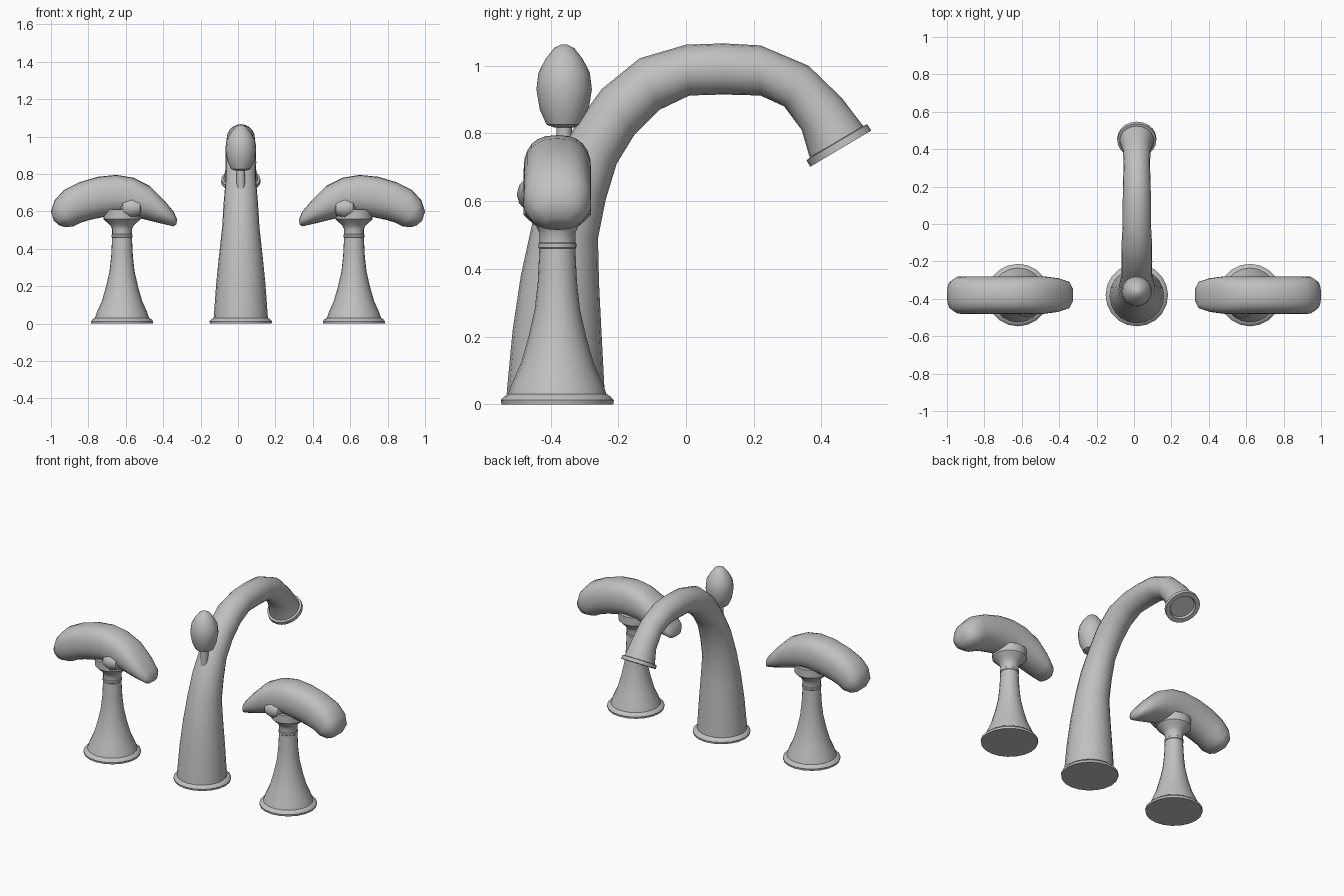
import bpy, bmesh, math
from mathutils import Vector

default_cube = bpy.data.objects.get("Cube")
if default_cube:
    bpy.data.objects.remove(default_cube, do_unlink=True)

# Single metal colour
metal = bpy.data.materials.new("satin grey metal")
metal.use_nodes = True
grey = (0.53, 0.53, 0.53, 1)
metal.diffuse_color = grey
metal.node_tree.nodes["Principled BSDF"].inputs["Base Color"].default_value = grey


def signed_power(value, exponent):
    return math.copysign(abs(value) ** exponent, value)


def loft(name, rings, sharp_angle=40):
    """Skin a list of equal-sized rings of points and cap both ends."""
    bm = bmesh.new()
    loops = [[bm.verts.new(point) for point in ring] for ring in rings]
    count = len(loops[0])
    for lower, upper in zip(loops, loops[1:]):
        for i in range(count):
            j = (i + 1) % count
            bm.faces.new((lower[i], lower[j], upper[j], upper[i]))
    bm.faces.new(loops[0])
    bm.faces.new(loops[-1])
    bmesh.ops.recalc_face_normals(bm, faces=bm.faces)
    mesh = bpy.data.meshes.new(name)
    bm.to_mesh(mesh)
    bm.free()
    mesh.materials.append(metal)
    mesh.shade_smooth()
    mesh.set_sharp_from_angle(angle=math.radians(sharp_angle))
    part = bpy.data.objects.new(name, mesh)
    bpy.context.collection.objects.link(part)
    return part


def lathe(name, profile, origin, axis=(0, 0, 1), sides=20):
    """Turn (radius, distance along axis) points around an axis."""
    turn = Vector((0, 0, 1)).rotation_difference(Vector(axis))
    angles = [math.tau * i / sides for i in range(sides)]
    rings = [[Vector(origin) + turn @ Vector((r * math.cos(a), r * math.sin(a), h))
              for a in angles] for r, h in profile]
    return loft(name, rings)


def section(first, second, side, half_width, sides=24, upper=1.0, lower=1.0):
    """Oval ring between two opposite points, spread along the side direction."""
    first, second, side = Vector(first), Vector(second), Vector(side)
    middle, arm = (first + second) / 2, (first - second) / 2
    ring = []
    for i in range(sides):
        a = math.tau * i / sides
        power = upper if math.sin(a) >= 0 else lower
        ring.append(middle + arm * signed_power(math.sin(a), power)
                    + side * half_width * signed_power(math.cos(a), power))
    return ring


BACK = -0.38
SPOUT_X = 0.015
flange = [(0.165, 0), (0.167, 0.012), (0.158, 0.022), (0.147, 0.03), (0.12, 0.03)]

# Lever sections: top x, top z, bottom x, bottom z, half width
lever = [
    (.325, .555, .33, .53, .035), (.345, .60, .345, .52, .07),
    (.40, .665, .41, .535, .09), (.47, .735, .49, .555, .1),
    (.56, .78, .56, .57, .1), (.65, .795, .64, .58, .1),
    (.75, .785, .72, .57, .1), (.85, .755, .79, .555, .1),
    (.93, .715, .84, .54, .1), (.98, .66, .88, .52, .1),
    (1, .60, .925, .515, .08), (.985, .55, .955, .525, .04)]
stem = [(.145, .03), (.135, .06), (.108, .12), (.085, .2), (.067, .28), (.058, .36),
        (.053, .46), (.056, .463), (.056, .475), (.053, .478), (.053, .505),
        (.062, .525), (.085, .545), (.1, .56), (.1, .61)]
bump = [(.01, -.06), (.04, -.045), (.055, 0), (.04, .045), (.01, .06)]

# Left and right handles
for side, label in ((1, "left"), (-1, "right")):
    centre = (side * 0.62, BACK, 0)
    lathe(label + "_handle_flange", flange, centre)
    lathe(label + "_handle_stem", stem, centre)
    rings = [section((side * xt, BACK, zt), (side * xb, BACK, zb), (0, 1, 0), w,
                     upper=0.8, lower=0.95) for xt, zt, xb, zb, w in lever]
    loft(label + "_lever", rings, 60)
    lathe(label + "_lever_bump", bump, (side * 0.57, BACK - 0.065, 0.62), (1, 0, 0), 12)

# Spout sections: outer y, outer z, inner y, inner z
spout = [
    (-.53, .03, -.24, .03), (-.512, .22, -.25, .22), (-.488, .38, -.257, .36),
    (-.453, .54, -.26, .49), (-.405, .68, -.237, .605), (-.335, .81, -.205, .71),
    (-.25, .93, -.152, .797), (-.137, 1.022, -.078, .87), (0, 1.062, .01, .912),
    (.11, 1.066, .11, .915), (.22, 1.06, .22, .912), (.362, 1, .29, .88),
    (.46, .905, .342, .81), (.525, .82, .365, .73)]
rings = []
for yo, zo, yi, zi in spout:
    half = math.hypot(yo - yi, zo - zi) / 2
    rings.append(section((SPOUT_X, yo, zo), (SPOUT_X, yi, zi), (1, 0, 0), half, 20))
loft("spout", rings)
lathe("spout_flange", flange, (SPOUT_X, BACK, 0))

# Outlet rim with a recessed aerator
outlet = [(.085, -.025), (.104, -.022), (.105, 0), (.078, 0), (.072, -.012), (.02, -.012)]
lathe("outlet_rim", outlet, (SPOUT_X, 0.457, 0.755), (0, 0.51, -0.86))

# Lift knob and its rod
lathe("lift_rod", [(.023, .68), (.023, .84)], (SPOUT_X, -0.36, 0), sides=12)
knob = [(.03, .818), (.052, .826), (.072, .87), (.082, .93), (.076, .98),
        (.055, 1.02), (.03, 1.052), (.008, 1.063)]
lathe("lift_knob", knob, (SPOUT_X, -0.36, 0), sides=16)
